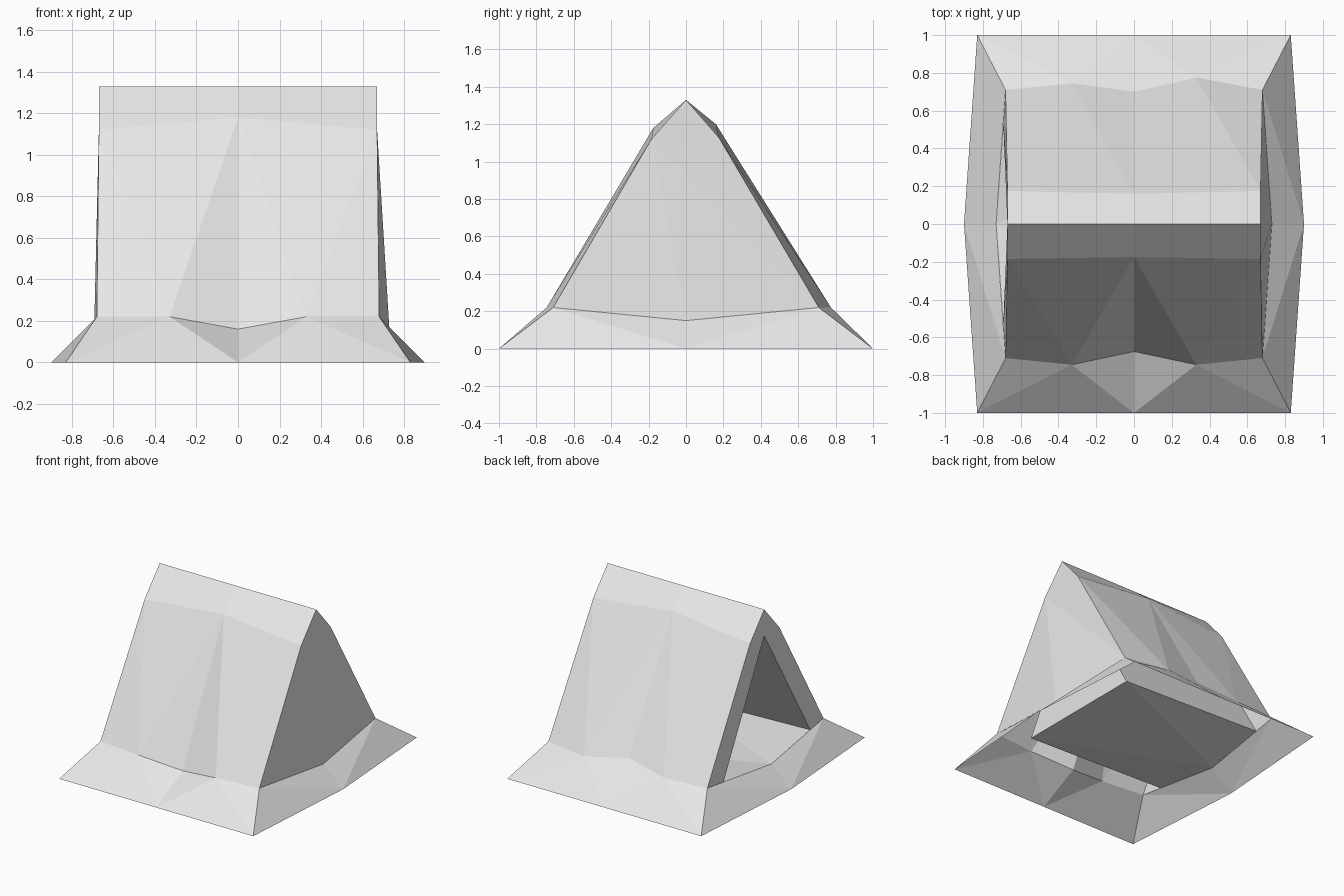
import bpy
import bmesh
from mathutils import Vector

cube = bpy.data.objects.get("Cube")
if cube:
    bpy.data.objects.remove(cube, do_unlink=True)

canvas = bpy.data.materials.new("light_grey_canvas")
canvas.use_nodes = True
GREY = (0.8, 0.8, 0.8, 1)
canvas.diffuse_color = GREY
canvas.node_tree.nodes["Principled BSDF"].inputs["Base Color"].default_value = GREY

CENTRE = Vector((0, 0, 0.4))


def build(name, polygons, inward=False):
    """Flat-shaded panel object; every face turned away from (or to) the centre."""
    bm = bmesh.new()
    for poly in polygons:
        bm.faces.new([bm.verts.new(p) for p in poly])
    bmesh.ops.remove_doubles(bm, verts=bm.verts, dist=0.001)
    bm.normal_update()
    for f in bm.faces:
        if (f.normal.dot(f.calc_center_median() - CENTRE) < 0) != inward:
            f.normal_flip()
    mesh = bpy.data.meshes.new(name)
    bm.to_mesh(mesh)
    bm.free()
    mesh.materials.append(canvas)
    obj = bpy.data.objects.new(name, mesh)
    bpy.context.collection.objects.link(obj)


def gather(three, five):
    """Triangles between a row of three points and a row of five."""
    a, b, c = three
    p, q, r, s, t = five
    return [(a, p, q), (a, q, b), (b, q, r), (b, r, s), (b, s, c), (c, s, t)]


def row3(x, y, z, mid_y, mid_z):
    return [(-x, y, z), (0, mid_y, mid_z), (x, y, z)]


def hem(side, y_left, y_mid, y_right, z_mid):
    return [(-0.68, side * 0.71, 0.22), (-0.33, side * y_left, 0.22),
            (0, side * y_mid, z_mid), (0.33, side * y_right, 0.22),
            (0.68, side * 0.71, 0.22)]


# Rows of points running along the tent
ridge = row3(0.67, 0, 1.33, 0, 1.33)
bend = {-1: row3(0.67, -0.185, 1.12, -0.175, 1.18),
        1: row3(0.67, 0.175, 1.13, 0.16, 1.2)}
hems = {-1: hem(-1, 0.745, 0.675, 0.745, 0.16),
        1: hem(1, 0.745, 0.70, 0.775, 0.27)}
base = {s: row3(0.83, s, 0, s, 0) for s in (-1, 1)}
sill = {s: (s * 0.73, 0, 0.15) for s in (-1, 1)}

# Sloping roof panels and flared skirt on the long sides
for side, label in ((-1, "front"), (1, "back")):
    top = [(ridge[i], ridge[i + 1], bend[side][i + 1], bend[side][i]) for i in (0, 1)]
    build(label + "_roof", top + gather(bend[side], hems[side]))
    build(label + "_skirt", gather(base[side], hems[side]))

# Skirt on the two ends
for end, i, label in ((-1, 0, "right"), (1, -1, "left")):
    build(label + "_skirt", [
        tri for s in (-1, 1) for tri in (
            (base[s][i], (end * 0.9, 0, 0), hems[s][i]),
            ((end * 0.9, 0, 0), sill[end], hems[s][i]))])

# Closed gable
low_f, low_b, top_f, top_b = hems[-1][-1], hems[1][-1], bend[-1][-1], bend[1][-1]
build("closed_gable", [(top_f, low_f, sill[1]), (top_f, sill[1], low_b),
                       (top_f, low_b, top_b), (top_f, top_b, ridge[-1])])

# Open gable: two frame legs around the doorway
door_top = (-0.67, 0, 1.126)
door_low = {s: (-0.692, s * 0.53, 0.202) for s in (-1, 1)}
build("doorway_frame", [
    poly for s in (-1, 1) for poly in (
        (ridge[0], bend[s][0], door_top),
        (bend[s][0], hems[s][0], door_low[s], door_top))])

# Inner compartment running back from the doorway
end_top = (0.52, 0, 1.08)
end_low = {s: (0.514, s * 0.53, 0.165) for s in (-1, 1)}
walls = [(door_top, door_low[s], end_low[s], end_top) for s in (-1, 1)]
floor = [(sill[-1], door_low[-1], end_low[-1]), (sill[-1], end_low[-1], end_low[1]),
         (sill[-1], end_low[1], door_low[1])]
build("inner_compartment", walls + floor + [(end_top, end_low[-1], end_low[1])], inward=True)
